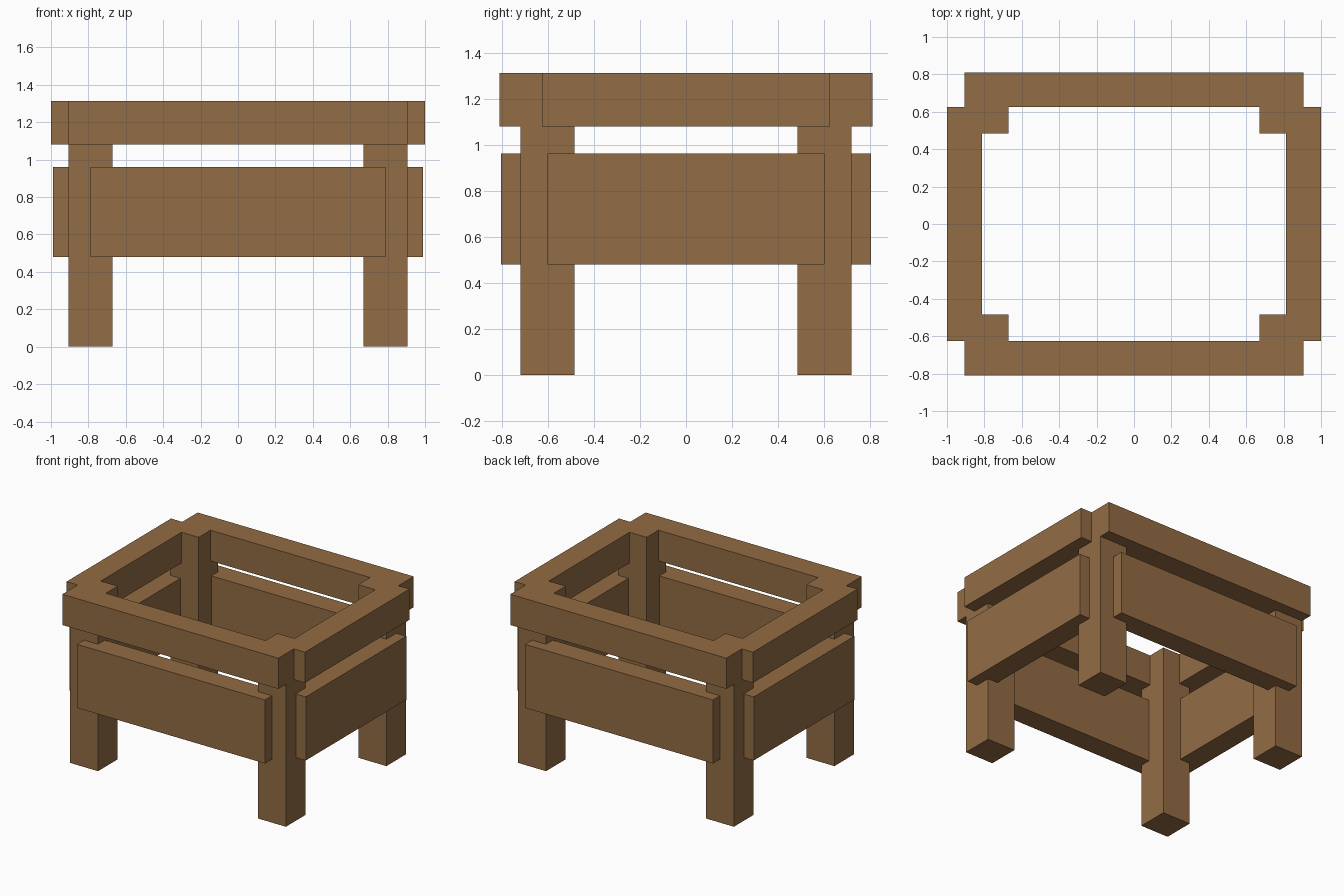
import bpy

if "Cube" in bpy.data.objects:
    bpy.data.objects.remove(bpy.data.objects["Cube"])

wood = bpy.data.materials.new("wood")
wood.diffuse_color = (0.29, 0.15, 0.058, 1)
wood.use_nodes = True
wood.node_tree.nodes["Principled BSDF"].inputs["Base Color"].default_value = wood.diffuse_color


def box(name, x, y, z):
    """Axis-aligned box from (min, max) ranges."""
    bpy.ops.mesh.primitive_cube_add(
        size=1, location=[(a + b) / 2 for a, b in (x, y, z)])
    ob = bpy.context.object
    ob.name = name
    ob.scale = [b - a for a, b in (x, y, z)]
    bpy.ops.object.transform_apply(location=False, rotation=False, scale=True)
    ob.data.materials.append(wood)


def side(s, inner, outer):
    """Range on the positive or negative side of an axis."""
    return tuple(sorted((s * inner, s * outer)))


RAIL_Z = (1.08, 1.313)
PANEL_Z = (0.48, 0.962)

# Four corner legs, flush with the top rails
for sx, xn in ((-1, "left"), (1, "right")):
    for sy, yn in ((-1, "front"), (1, "back")):
        box(f"{yn}_{xn}_leg", side(sx, 0.67, 0.906),
            side(sy, 0.484, 0.72), (0, RAIL_Z[1]))

# Front and back rails and panels
for s, n in ((-1, "front"), (1, "back")):
    box(f"{n}_rail", (-0.906, 0.906), side(s, 0.626, 0.811), RAIL_Z)
    box(f"{n}_panel", (-0.788, 0.788), side(s, 0.637, 0.803), PANEL_Z)

# Side rails and panels
for s, n in ((-1, "left"), (1, "right")):
    box(f"{n}_rail", side(s, 0.813, 1.0), (-0.626, 0.626), RAIL_Z)
    box(f"{n}_panel", side(s, 0.822, 0.99), (-0.602, 0.602), PANEL_Z)
